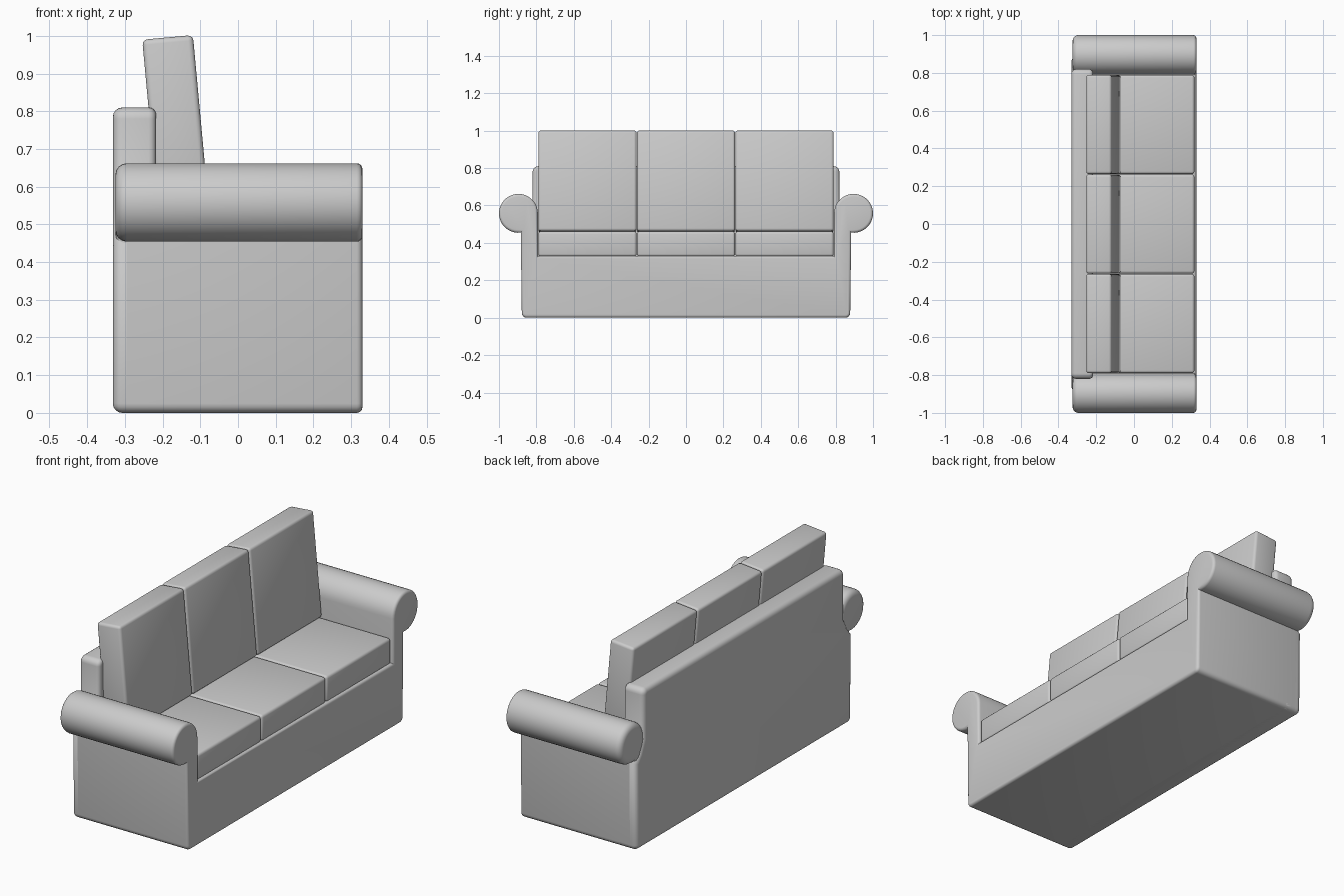
import bpy, bmesh
from math import sin, cos, radians
from mathutils import Matrix

if "Cube" in bpy.data.objects:
    bpy.data.objects.remove(bpy.data.objects["Cube"])


def finish(name, bm, angle=40):
    bmesh.ops.recalc_face_normals(bm, faces=bm.faces)
    me = bpy.data.meshes.new(name)
    bm.to_mesh(me)
    bm.free()
    ob = bpy.data.objects.new(name, me)
    bpy.context.collection.objects.link(ob)
    bpy.ops.object.select_all(action='DESELECT')
    ob.select_set(True)
    bpy.context.view_layer.objects.active = ob
    bpy.ops.object.shade_smooth_by_angle(angle=radians(angle))
    return ob


def arc(cy, cz, r, a0, a1, n):
    return [(cy + r * cos(radians(a0 + (a1 - a0) * i / n)),
             cz + r * sin(radians(a0 + (a1 - a0) * i / n))) for i in range(n + 1)]


def mirrored_slab(name, half, x0, x1, back_bevel, front_bevel):
    """Mirror a half profile in y, extrude it along x and round both end rims."""
    pts = half + [(-y, z) for y, z in reversed(half)]
    bm = bmesh.new()
    face = bm.faces.new([bm.verts.new((x0, y, z)) for y, z in pts])
    ext = bmesh.ops.extrude_face_region(bm, geom=[face], use_keep_orig=True)
    verts = [g for g in ext['geom'] if isinstance(g, bmesh.types.BMVert)]
    bmesh.ops.translate(bm, verts=verts, vec=(x1 - x0, 0, 0))
    bmesh.ops.recalc_face_normals(bm, faces=bm.faces)
    for x, width in ((x0, back_bevel), (x1, front_bevel)):
        rim = [e for e in bm.edges if all(abs(v.co.x - x) < 1e-5 for v in e.verts)]
        bmesh.ops.bevel(bm, geom=rim, offset=width, segments=4, profile=0.5,
                        affect='EDGES', clamp_overlap=False)
    return finish(name, bm)


def cushion(name, size, loc, tilt=0.0, bevel=0.014):
    bm = bmesh.new()
    bmesh.ops.create_cube(bm, size=1, matrix=Matrix.Diagonal((*size, 1)))
    bmesh.ops.bevel(bm, geom=bm.edges[:], offset=bevel, segments=3, profile=0.5,
                    affect='EDGES')
    ob = finish(name, bm)
    ob.location = loc
    ob.rotation_euler.y = tilt


# Base with both rolled arms, as one cross-section
foot = arc(0.853, 0.025, 0.025, -90, 0, 4)
base_half = foot + arc(0.896, 0.558, 0.104, -97, 180, 28) + [(0.791, 0.33)]
mirrored_slab("base_and_arms", base_half, -0.325, 0.33, 0.03, 0.015)

# Back panel, wide below the arms and narrower above
back_half = foot + [(0.883, 0.45), (0.85, 0.49), (0.82, 0.55)] + arc(0.79, 0.78, 0.03, 0, 90, 5)
mirrored_slab("back_panel", back_half, -0.332, -0.217, 0.025, 0.02)

# Three seat cushions and three leaning back cushions
for i, side in enumerate(("left", "middle", "right")):
    y = (i - 1) * 0.527
    cushion("seat_cushion_" + side, (0.53, 0.525, 0.134), (0.055, y, 0.394))
    cushion("back_cushion_" + side, (0.135, 0.525, 0.54), (-0.162, y, 0.727), -0.092)
